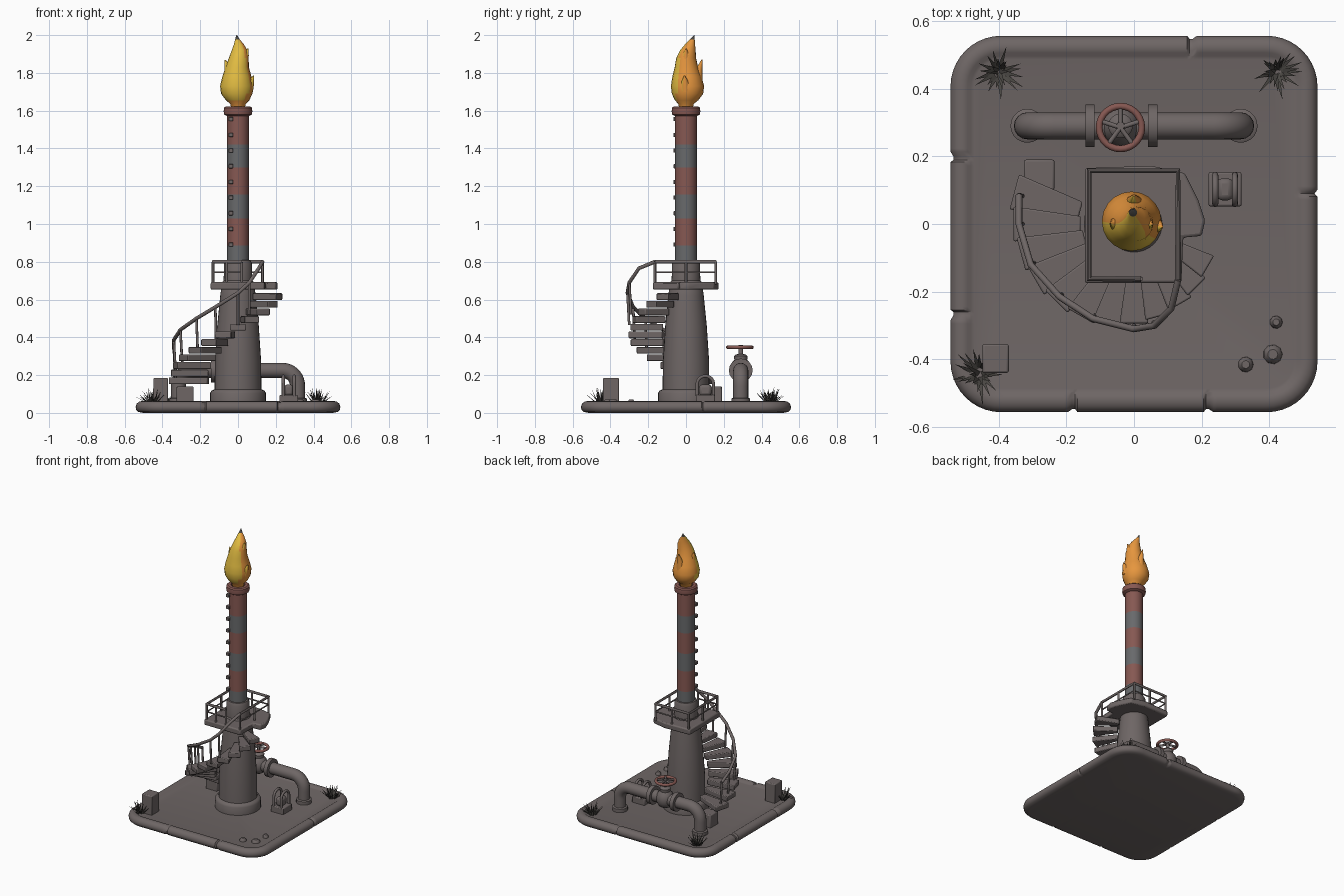
import bpy, bmesh, math, random
from mathutils import Vector

if "Cube" in bpy.data.objects:
    bpy.data.objects.remove(bpy.data.objects["Cube"])

random.seed(4)


def lin(c):
    return tuple((v / 255 / 12.92 if v < 11 else ((v / 255 + .055) / 1.055) ** 2.4) for v in c) + (1,)


def material(name, *rgb):
    m = bpy.data.materials.new(name)
    m.diffuse_color = lin(rgb)
    m.use_nodes = True
    m.node_tree.nodes["Principled BSDF"].inputs["Base Color"].default_value = m.diffuse_color
    return m


STONE = material("warm_grey", 110, 102, 101)
METAL = material("cool_grey", 104, 105, 107)
RED = material("faded_red", 134, 88, 82)
ORANGE = material("flame_orange", 230, 150, 62)
YELLOW = material("flame_yellow", 226, 188, 66)
DARK = material("dark_grass", 74, 71, 67)


def finish(ob, mats, angle=40, bevel=0):
    for m in mats:
        ob.data.materials.append(m)
    if bevel:
        b = ob.modifiers.new("bevel", 'BEVEL')
        b.width, b.segments = bevel, 2
    bpy.ops.object.select_all(action='DESELECT')
    ob.select_set(True)
    bpy.context.view_layer.objects.active = ob
    if ob.type == 'CURVE':
        bpy.ops.object.convert(target='MESH')
        ob = bpy.context.object
    if angle:
        bpy.ops.object.shade_smooth_by_angle(angle=math.radians(angle))
    return ob


def mesh_ob(name, bm, mats, angle=40, bevel=0):
    bmesh.ops.recalc_face_normals(bm, faces=bm.faces)
    me = bpy.data.meshes.new(name)
    bm.to_mesh(me)
    bm.free()
    ob = bpy.data.objects.new(name, me)
    bpy.context.collection.objects.link(ob)
    return finish(ob, mats, angle, bevel)


def loft(bm, rings):
    """Skin a list of equal-length point rings and cap both ends."""
    vs = [[bm.verts.new(p) for p in r] for r in rings]
    n = len(vs[0])
    for a, b in zip(vs, vs[1:]):
        for i in range(n):
            bm.faces.new((a[i], a[(i + 1) % n], b[(i + 1) % n], b[i]))
    bm.faces.new(vs[0][::-1])
    bm.faces.new(vs[-1])


def circle(r, z, x=0, y=0, n=32):
    return [(x + r * math.cos(2 * math.pi * i / n), y + r * math.sin(2 * math.pi * i / n), z) for i in range(n)]


def lathe(name, profile, mats, x=0, y=0, n=32):
    bm = bmesh.new()
    loft(bm, [circle(r, z, x, y, n) for r, z in profile])
    return mesh_ob(name, bm, mats)


def prism(bm, outline, z0, z1):
    loft(bm, [[(x, y, z) for x, y in outline] for z in (z0, z1)])


def box(name, x0, x1, y0, y1, z0, z1, mat, bevel=.006):
    bm = bmesh.new()
    prism(bm, [(x0, y0), (x1, y0), (x1, y1), (x0, y1)], z0, z1)
    return mesh_ob(name, bm, [mat], 40, bevel)


def tubes(name, paths, r, mat, closed=False, res=3):
    cu = bpy.data.curves.new(name, 'CURVE')
    cu.dimensions, cu.bevel_depth, cu.bevel_resolution, cu.use_fill_caps = '3D', r, res, True
    for path in paths:
        s = cu.splines.new('POLY')
        s.points.add(len(path) - 1)
        for p, co in zip(s.points, path):
            p.co = (*co, 1)
        s.use_cyclic_u = closed
    ob = bpy.data.objects.new(name, cu)
    bpy.context.collection.objects.link(ob)
    return finish(ob, [mat])


# Base slab with rounded curb, split by narrow seams
def outline(inset, z):
    pts, R, hx, hy = [], .15, .542, .556
    corners = [(1, 1, 0), (-1, 1, 90), (-1, -1, 180), (1, -1, 270)]
    for k, (sx, sy, a0) in enumerate(corners):
        for i in range(11):
            a = math.radians(a0 + 9 * i)
            pts.append((sx * (hx - R) + (R - inset) * math.cos(a), sy * (hy - R) + (R - inset) * math.sin(a)))
        nx, ny, na = corners[(k + 1) % 4]
        a = math.radians(na)
        end = Vector((nx * (hx - R) + (R - inset) * math.cos(a), ny * (hy - R) + (R - inset) * math.sin(a)))
        start = Vector(pts[-1])
        pts += [tuple(start.lerp(end, j / 80)) for j in range(1, 80)]
    out = []
    for x, y in pts:
        seam = (y > .45 and abs(x - .17) < .008) or (y < -.45 and min(abs(x + .18), abs(x - .22)) < .008) \
            or (x > .45 and abs(y - .09) < .008) or (x < -.45 and min(abs(y - .2), abs(y + .27)) < .008)
        f = .984 if seam and inset < .055 else 1
        out.append((x * f, y * f, z - (.008 if seam and z > .045 and inset < .055 else 0)))
    return out


bm = bmesh.new()
loft(bm, [outline(i, z) for i, z in [(.04, 0), (.015, .005), (.003, .016), (0, .032), (.005, .048), (.018, .059),
                                     (.035, .063), (.05, .06), (.06, .053), (.07, .051)]])
mesh_ob("base_slab", bm, [STONE])

# Tapered tower, collar and striped stack
lathe("tower", [(.148, .045), (.148, .105), (.14, .118), (.124, .125), (.122, .28), (.11, .46), (.094, .62), (.085, .69),
                (.076, .7), (.074, .79), (.066, .808), (.05, .81)], [STONE])
stack = lathe("stack", [(.057, z) for z in (.79, .885, 1.03, 1.155, 1.3, 1.42, 1.585)], [METAL, RED])
for p in stack.data.polygons:
    z = p.center.z
    p.material_index = int(any(a < z < b for a, b in ((.885, 1.03), (1.155, 1.3), (1.42, 1.6))))
lathe("stack_cap", [(.056, 1.57), (.073, 1.58), (.076, 1.595), (.074, 1.615), (.066, 1.622), (.045, 1.622),
                    (.043, 1.6)], [RED])
for i in range(9):
    z = .88 + i * .083
    box("stack_rung", -.05, -.026, -.066, -.04, z, z + .022, STONE, .003)

# Flame: wandering rings plus side tongues
def flame_part(bm, rows):
    loft(bm, [circle(r, z, x, y, 20) for z, x, y, r in rows])


bm = bmesh.new()
flame_part(bm, [(1.6, 0, 0, .035), (1.635, 0, 0, .04), (1.655, -.002, .003, .062), (1.69, -.007, .008, .083),
                (1.73, -.007, .008, .088), (1.78, -.006, .005, .077), (1.83, -.004, .002, .062),
                (1.88, .004, .001, .052), (1.92, .008, .01, .041), (1.95, .005, .021, .027),
                (1.978, -.003, .034, .012), (2.0, -.007, .044, .002)])
for a, b, c in (((1.70, .045, 0), (1.75, .066, -.005), (1.785, .083, -.008)),
                ((1.77, -.035, .0), (1.83, -.052, .0), (1.868, -.068, .005)),
                ((1.73, .0, .055), (1.81, .0, .066), (1.87, .0, .085)),
                ((1.84, .02, .0), (1.89, .037, .0), (1.93, .053, .0))):
    flame_part(bm, [(*a, .034), (*b, .02), (*c, .003)])
flame = mesh_ob("flame", bm, [ORANGE, YELLOW, DARK], 60)
for p in flame.data.polygons:
    if p.center.z > 1.978:
        p.material_index = 2
    elif p.normal.dot(Vector((-.45, -.89, 0))) > .3 and p.center.z > 1.65:
        p.material_index = 1

# Viewing platform with landing, and its railing
bm = bmesh.new()
prism(bm, [(-.145, -.175), (.14, -.175), (.145, -.04), (.2, -.035), (.21, .01), (.19, .07), (.15, .15), (.05, .172),
           (-.145, .165)], .652, .692)
mesh_ob("platform", bm, [STONE], 40, .008)
corners = [(.02, -.162), (-.132, -.162), (-.132, .157), (.13, .157), (.13, -.165)]
tubes("platform_top_rail", [[(x, y, .8) for x, y in corners]], .009, STONE)
tubes("platform_mid_rail", [[(x, y, .745) for x, y in corners]], .005, STONE)
posts = corners + [(-.06, -.162), (-.132, 0), (0, .157), (.13, .0)]
tubes("platform_posts", [[(x, y, .68), (x, y, .8)] for x, y in posts], .007, STONE)

# Spiral stair treads, foot block and handrail
for i in range(12):
    a, r0, r1, z = math.radians(165 + 15 * i), .165 - .006 * i, .37 - .0105 * i, .152 + .0405 * i
    h = math.radians(8.3)
    bm = bmesh.new()
    prism(bm, [(r * math.cos(t), r * math.sin(t)) for r, t in ((r0, a - h), (r1, a - h), (r1, a + h), (r0, a + h))],
          z, z + .036)
    mesh_ob("stair_tread", bm, [STONE], 40, .005)
box("stair_foot", -.325, -.235, .1, .19, .045, .14, STONE)
rail = [(-.34, .085, .34), (-.34, .0, .385), (-.305, -.12, .44), (-.22, -.215, .50), (-.12, -.28, .56),
        (0, -.31, .635), (.06, -.3, .69), (.11, -.25, .765), (.13, -.165, .8)]
tubes("stair_handrail", [rail], .01, STONE)
tubes("stair_balusters", [[p, (p[0] * .97, p[1] * .97, p[2] - .17)] for p in rail[:7]], .007, STONE)

# Pipe with elbows, flanges and valve
PY, PZ, VX = .29, .225, -.04
half = [(.315, PY, .045), (.315, PY, .14)] + [
    (.235 + .08 * math.cos(math.radians(a)), PY, .145 + .08 * math.sin(math.radians(a))) for a in range(10, 91, 10)]
tubes("pipe", [half + [(-x, y, z) for x, y, z in reversed(half)]], .04, STONE, res=6)
for x in (-.13, .055):
    tubes("pipe_flange", [[(x - .014, PY, PZ), (x + .014, PY, PZ)]], .063, STONE, res=6)
for x in (-.315, .315):
    lathe("pipe_foot", [(.05, .045), (.05, .075), (.042, .08)], [STONE], x, PY, 20)
lathe("valve_body", [(.02, .165), (.042, .178), (.056, .205), (.058, .235), (.05, .262), (.034, .28), (.036, .3),
                     (.028, .308), (.013, .312), (.012, .36)], [STONE], VX, PY, 24)
ring = [(VX + .063 * math.cos(t), PY - .005 + .063 * math.sin(t), .347)
        for t in [2 * math.pi * i / 28 for i in range(28)]]
tubes("valve_wheel", [ring], .01, RED, closed=True)
tubes("wheel_spokes", [[(VX, PY - .005, .35), (VX + .06 * math.cos(t), PY - .005 + .06 * math.sin(t), .347)]
                       for t in [1.57 + 2 * math.pi * i / 5 for i in range(5)]], .007, STONE)

# Small machine with arched guards, crate and low stones
box("machine_base", .22, .318, .052, .153, .045, .095, STONE)
box("machine_block", .245, .293, .07, .135, .09, .15, STONE, .015)
arch = [(.043 * math.cos(math.radians(a)), .155 + .04 * math.sin(math.radians(a))) for a in range(0, 181, 20)]
arch = [(.043, .09)] + arch + [(-.043, .09)]
tubes("machine_guards", [[(x, .102 + y, z) for y, z in arch] for x in (.24, .298)], .009, STONE)
box("crate", -.448, -.37, -.44, -.355, .045, .185, STONE)
for x, y, r in ((.41, -.385, .03), (.33, -.415, .024), (.42, -.29, .02)):
    lathe("stone", [(r, .045), (r * .9, .06), (r * .5, .072)], [STONE], x, y, 9)

# Spiky grass tufts
for x, y in ((-.4, .45), (.42, .45), (-.455, -.445)):
    bm = bmesh.new()
    for i in range(26):
        a, lean = i * 2.4, random.uniform(.015, .075)
        d, s = Vector((math.cos(a), math.sin(a), 0)), Vector((-math.sin(a), math.cos(a), 0))
        root = Vector((x, y, .048)) + d * random.uniform(0, .02)
        tip = root + d * lean + Vector((0, 0, random.uniform(.07, .105) - lean * .5))
        b = [bm.verts.new(p) for p in (root + s * .008, root - s * .008, root + d * .009, tip)]
        for f in ((0, 1, 3), (1, 2, 3), (2, 0, 3), (0, 2, 1)):
            bm.faces.new([b[k] for k in f])
    mesh_ob("grass_tuft", bm, [DARK], 0)
